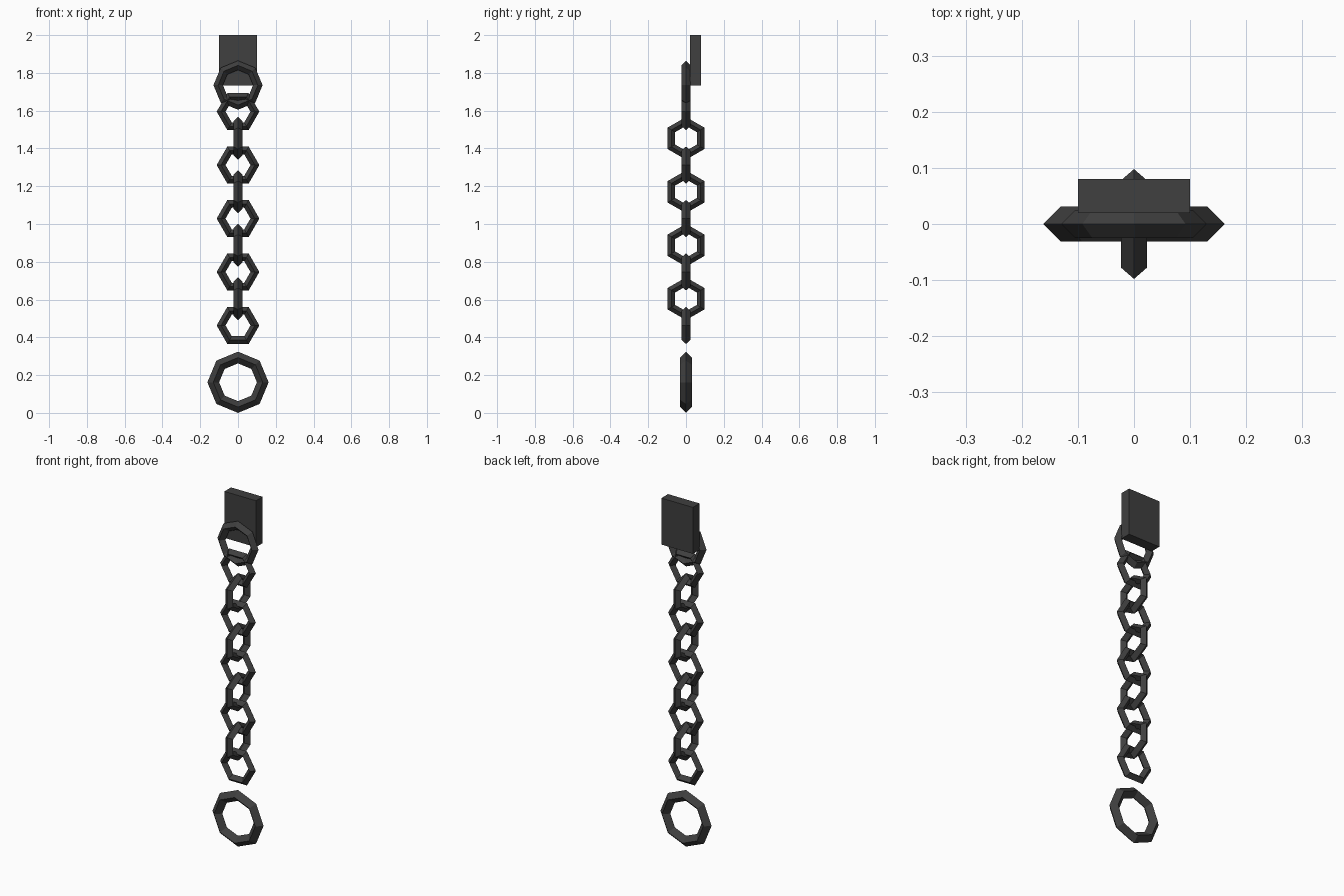
import bpy
from math import pi

cube = bpy.data.objects.get("Cube")
if cube:
    bpy.data.objects.remove(cube, do_unlink=True)

# One dark metal for everything
metal = bpy.data.materials.new("dark_grey_metal")
metal.use_nodes = True
colour = (0.05, 0.05, 0.05, 1)
metal.diffuse_color = colour
metal.node_tree.nodes["Principled BSDF"].inputs["Base Color"].default_value = colour

FACING_FRONT = (pi / 2, 0, 0)
FACING_SIDE = (0, pi / 2, 0)


def finish(name):
    obj = bpy.context.object
    obj.name = name
    obj.data.materials.append(metal)
    return obj


def ring(name, z, sides, outer, thickness, rotation):
    """Faceted ring with a diamond cross-section."""
    bpy.ops.mesh.primitive_torus_add(
        major_segments=sides, minor_segments=4,
        major_radius=outer - thickness, minor_radius=thickness,
        location=(0, 0, z), rotation=rotation)
    return finish(name)


# Large end ring and the ring by the mounting plate
ring("bottom_ring", 0.162, 8, 0.162, 0.031, FACING_FRONT)
ring("top_ring", 1.735, 8, 0.13, 0.025, FACING_FRONT)

# Chain links, each turned a quarter turn from the last
for i in range(9):
    ring(f"chain_link_{i + 1}", 0.463 + 0.1415 * i, 6, 0.113, 0.0235,
         FACING_SIDE if i % 2 else FACING_FRONT)

# Mounting plate behind the top ring
bpy.ops.mesh.primitive_cube_add(size=1, location=(0, 0.05, 1.867))
plate = finish("mounting_plate")
plate.scale = (0.2, 0.06, 0.266)
